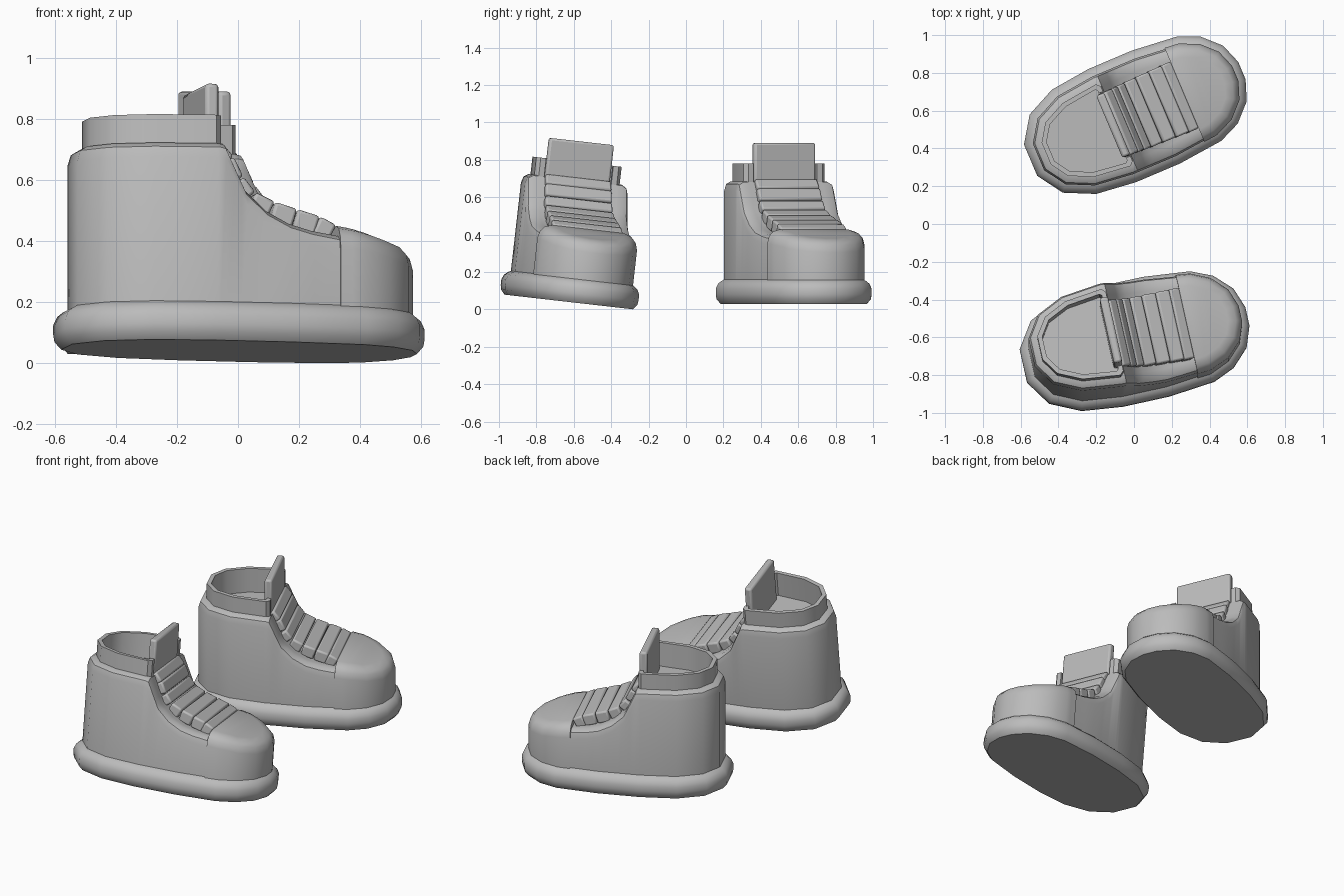
import bpy, bmesh, math
from mathutils import Matrix, Vector

if "Cube" in bpy.data.objects:
    bpy.data.objects.remove(bpy.data.objects["Cube"])

grey = bpy.data.materials.new("grey")
grey.diffuse_color = (0.5, 0.5, 0.5, 1)
grey.use_nodes = True
grey.node_tree.nodes["Principled BSDF"].inputs["Base Color"].default_value = grey.diffuse_color

# Half of the sole outline, toe to heel, mirrored across y = 0
OUTLINE = [(.615, .05), (.575, .16), (.485, .25), (.37, .30), (.12, .325),
           (-.13, .325), (-.35, .30), (-.51, .225), (-.60, .09)]
# Height of the upper along its length
TOP = [(-.12, .655), (-.10, .65), (-.07, .585), (-.03, .50), (.04, .435),
       (.12, .395), (.20, .375), (.285, .362), (.40, .355), (.61, .32)]
TOE_TOP = [(.285, .398), (.40, .386), (.50, .366), (.61, .35)]
# Line followed by the lace straps
STRAP_LINE = [(-.095, .67), (-.052, .62), (-.02, .555), (.02, .505),
              (.085, .475), (.16, .452), (.235, .43), (.29, .402)]


def interp(table, x):
    if x <= table[0][0]:
        return table[0][1]
    for (a, za), (b, zb) in zip(table, table[1:]):
        if x <= b:
            return za + (zb - za) * (x - a) / (b - a)
    return table[-1][1]


def with_cuts(cuts):
    """Outline with extra points at the given x positions."""
    table = sorted(OUTLINE)
    extra = [(x, interp(table, x)) for x in cuts]
    return sorted(OUTLINE + extra, key=lambda p: -p[0])


def offset(half, d, square_end=False):
    """Move the half outline along its normals by d."""
    pts = [(half[0][0], -half[0][1])] + half + [(half[-1][0], -half[-1][1])]
    out = []
    for a, p, b in zip(pts, pts[1:], pts[2:]):
        u = (Vector(p) - Vector(a)).normalized()
        v = (Vector(b) - Vector(p)).normalized()
        n1, n2 = Vector((-u.y, u.x)), Vector((-v.y, v.x))
        n = (n1 + n2) / (1 + n1.dot(n2))
        if n.y < 0 and p[1] > 0:
            n = -n
        if n1.x < 0 < p[0] and n.x < 0 and p[0] > .5:
            n = -n
        if square_end and p == half[-1]:
            n = Vector((0, 1))
        out.append((p[0] + n.x * d, p[1] + n.y * d))
    return out


def finish(bm, name, matrix, bevel=0):
    bmesh.ops.remove_doubles(bm, verts=bm.verts, dist=.0005)
    bmesh.ops.recalc_face_normals(bm, faces=bm.faces)
    me = bpy.data.meshes.new(name)
    bm.to_mesh(me)
    bm.free()
    me.materials.append(grey)
    ob = bpy.data.objects.new(name, me)
    bpy.context.collection.objects.link(ob)
    ob.matrix_world = matrix
    if bevel:
        mod = ob.modifiers.new("bevel", 'BEVEL')
        mod.width, mod.segments = bevel, 2
    bpy.ops.object.select_all(action='DESELECT')
    ob.select_set(True)
    bpy.context.view_layer.objects.active = ob
    bpy.ops.object.shade_smooth_by_angle(angle=math.radians(35))


def loft(name, half, rings, matrix, square_end=False, bottom=False):
    """Stack mirrored rings (offset, height rule) and close the top in strips."""
    bm = bmesh.new()
    loops, n = [], len(half)
    for d, rule in rings:
        pts = offset(half, d, square_end)
        zs = [rule(p[0]) for p in half]
        left = [bm.verts.new((x, y, z)) for (x, y), z in zip(pts, zs)]
        right = [bm.verts.new((x, -y, z)) for (x, y), z in zip(pts, zs)]
        loops.append(left + right[::-1])
    for lo, hi in zip(loops, loops[1:]):
        for i in range(2 * n):
            j = (i + 1) % (2 * n)
            bm.faces.new((lo[i], lo[j], hi[j], hi[i]))
    top = loops[-1]
    for i in range(n - 1):
        bm.faces.new((top[i], top[i + 1], top[-2 - i], top[-1 - i]))
    if bottom:
        bm.faces.new(loops[0])
    finish(bm, name, matrix)


def box(name, centre, size, pitch, matrix, bevel):
    bm = bmesh.new()
    m = (Matrix.Translation(centre) @ Matrix.Rotation(pitch, 4, 'Y')
         @ Matrix.Diagonal((*size, 1)))
    bmesh.ops.create_cube(bm, size=1, matrix=m)
    finish(bm, name, matrix, bevel)


def flat(z):
    return lambda x: z


def shoe(side, matrix):
    # Rounded rubber sole
    loft(side + "_sole", OUTLINE,
         [(-.025, flat(0)), (-.004, flat(.025)), (0, flat(.05)), (0, flat(.08)),
          (-.012, flat(.107)), (-.03, flat(.122)), (-.055, flat(.135))],
         matrix, bottom=True)

    # Upper with rounded shoulder and recessed foot opening
    def drop(k):
        return lambda x: interp(TOP, x) - k
    loft(side + "_upper", with_cuts([.285, .20, .04, 0, -.03, -.05, -.07, -.10, -.12]),
         [(-.045, flat(.11)), (-.045, drop(.05)), (-.055, drop(.015)), (-.08, drop(0)),
          (-.112, drop(0)),
          (-.112, lambda x: .60 if x < -.11 else interp(TOP, x))], matrix)

    # Toe cap, slightly proud of the upper
    def toe(k):
        return lambda x: interp(TOE_TOP, x) - k
    loft(side + "_toe_cap", [p for p in with_cuts([.285, .33, .43]) if p[0] > .28],
         [(-.038, flat(.11)), (-.038, toe(.075)), (-.048, toe(.038)),
          (-.07, toe(.013)), (-.11, toe(0))], matrix, square_end=True)

    # Thin ankle collar, open behind the tongue
    outer = [(-.105, .185), (-.105, .215), (-.125, .235)]
    inner = [(-.13, .185), (-.13, .20), (-.14, .21)]
    for path, d in ((outer, -.09), (inner, -.115)):
        path += [p for p in offset(OUTLINE, d) if p[0] < -.2]
        path += [(x, -y) for x, y in reversed(path)]
    bm = bmesh.new()
    columns = [[bm.verts.new((*p, z)) for p, z in
                ((o, .59), (o, .75), (i, .75), (i, .59))]
               for o, i in zip(outer, inner)]
    for a, b in zip(columns, columns[1:]):
        for k in range(4):
            m = (k + 1) % 4
            bm.faces.new((a[k], a[m], b[m], b[k]))
    bm.faces.new(columns[0])
    bm.faces.new(columns[-1])
    finish(bm, side + "_collar", matrix)

    # Tongue
    box(side + "_tongue", (-.125, 0, .71), (.045, .355, .30), 0, matrix, .012)

    # Lace straps stepping down to the toe
    for i, (a, b) in enumerate(zip(STRAP_LINE, STRAP_LINE[1:])):
        dx, dz = b[0] - a[0], b[1] - a[1]
        length, pitch = math.hypot(dx, dz), math.atan2(-dz, dx)
        normal = Vector((-dz, 0, dx)) / length
        centre = Vector(((a[0] + b[0]) / 2, 0, (a[1] + b[1]) / 2)) - normal * .035
        box(f"{side}_strap_{i + 1}", centre, (length - .002, .36 + .004 * i, .07),
            pitch, matrix, .01)


# The far shoe stands level, the near one is tipped on its side edge
shoe("left", Matrix.Translation((.005, .572, .03))
     @ Matrix.Rotation(math.radians(23), 4, 'Z'))
shoe("right", Matrix.Translation((0, -.63, .04))
     @ Matrix.Rotation(math.radians(-6.5), 4, 'X')
     @ Matrix.Rotation(math.radians(12.5), 4, 'Z'))
